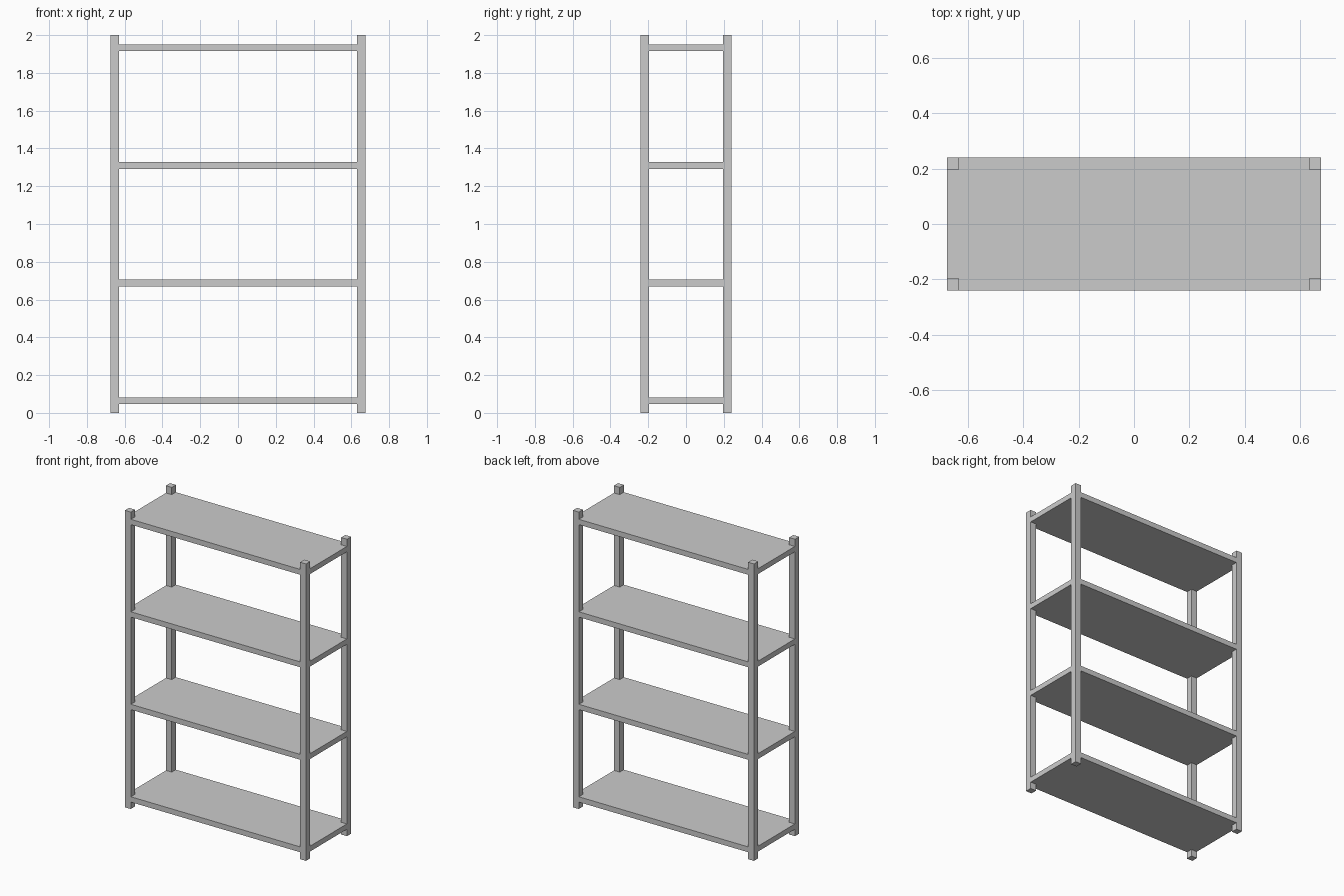
import bpy

if "Cube" in bpy.data.objects:
    bpy.data.objects.remove(bpy.data.objects["Cube"])

W, D, H = 1.35, 0.48, 2.0      # overall size
POST = 0.044                   # square post width
THICK = 0.036                  # shelf thickness
INSET = 0.001                  # keeps shelf edges just behind the post faces


def box(name, size, loc):
    bpy.ops.mesh.primitive_cube_add(size=1, location=loc)
    ob = bpy.context.object
    ob.name = name
    ob.scale = size
    bpy.ops.object.transform_apply(location=False, rotation=False, scale=True)
    return ob


# Four corner posts
for side, sx in (("left", -1), ("right", 1)):
    for end, sy in (("front", -1), ("back", 1)):
        box(f"{end}_{side}_post", (POST, POST, H),
            (sx * (W - POST) / 2, sy * (D - POST) / 2, H / 2))

# Four evenly spaced shelf boards running between and into the posts
for i in range(4):
    box(f"shelf_{i + 1}", (W - 2 * INSET, D - 2 * INSET, THICK),
        (0, 0, 0.064 + i * 0.623))
